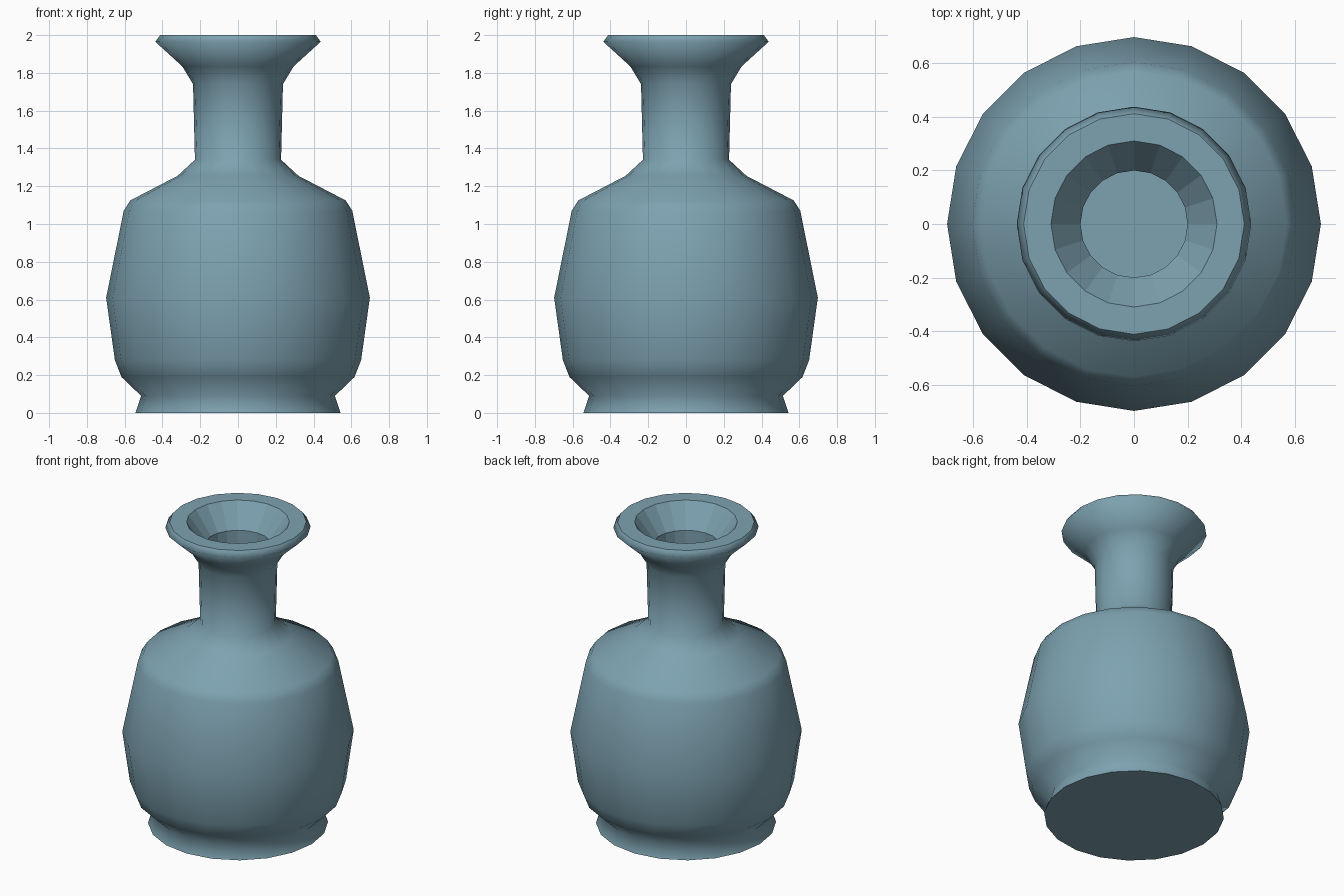
import bpy, bmesh
from math import cos, sin, tau

if "Cube" in bpy.data.objects:
    bpy.data.objects.remove(bpy.data.objects["Cube"])

SIDES = 20

# Outer profile (radius, height) from foot to lip
outer = [(0.543, 0), (0.513, 0.09), (0.617, 0.19), (0.652, 0.28), (0.698, 0.61),
         (0.605, 1.07), (0.57, 1.125), (0.32, 1.255), (0.228, 1.34),
         (0.238, 1.74), (0.295, 1.835), (0.438, 1.965), (0.412, 2.0)]
# Mouth profile: flat rim, funnel and neck bore
inner = [(0.31, 2.0), (0.20, 1.85), (0.20, 1.40)]

bm = bmesh.new()


def ring(r, z):
    return [bm.verts.new((r * cos(tau * i / SIDES), r * sin(tau * i / SIDES), z))
            for i in range(SIDES)]


# Lathe the profile; the outside is smooth, the mouth stays faceted
rings = [ring(r, z) for r, z in outer + inner]
for k, (a, b) in enumerate(zip(rings, rings[1:])):
    for i in range(SIDES):
        j = (i + 1) % SIDES
        face = bm.faces.new((a[i], a[j], b[j], b[i]))
        face.smooth = k < len(outer) - 1

# Underside and floor of the bore
bm.faces.new(rings[0][::-1])
bm.faces.new(rings[-1])

mesh = bpy.data.meshes.new("vase")
bm.to_mesh(mesh)
bm.free()
vase = bpy.data.objects.new("vase", mesh)
bpy.context.collection.objects.link(vase)

# Blue-grey glaze
glaze = bpy.data.materials.new("glaze")
glaze.diffuse_color = (0.205, 0.36, 0.435, 1)
glaze.use_nodes = True
glaze.node_tree.nodes["Principled BSDF"].inputs["Base Color"].default_value = glaze.diffuse_color
mesh.materials.append(glaze)
